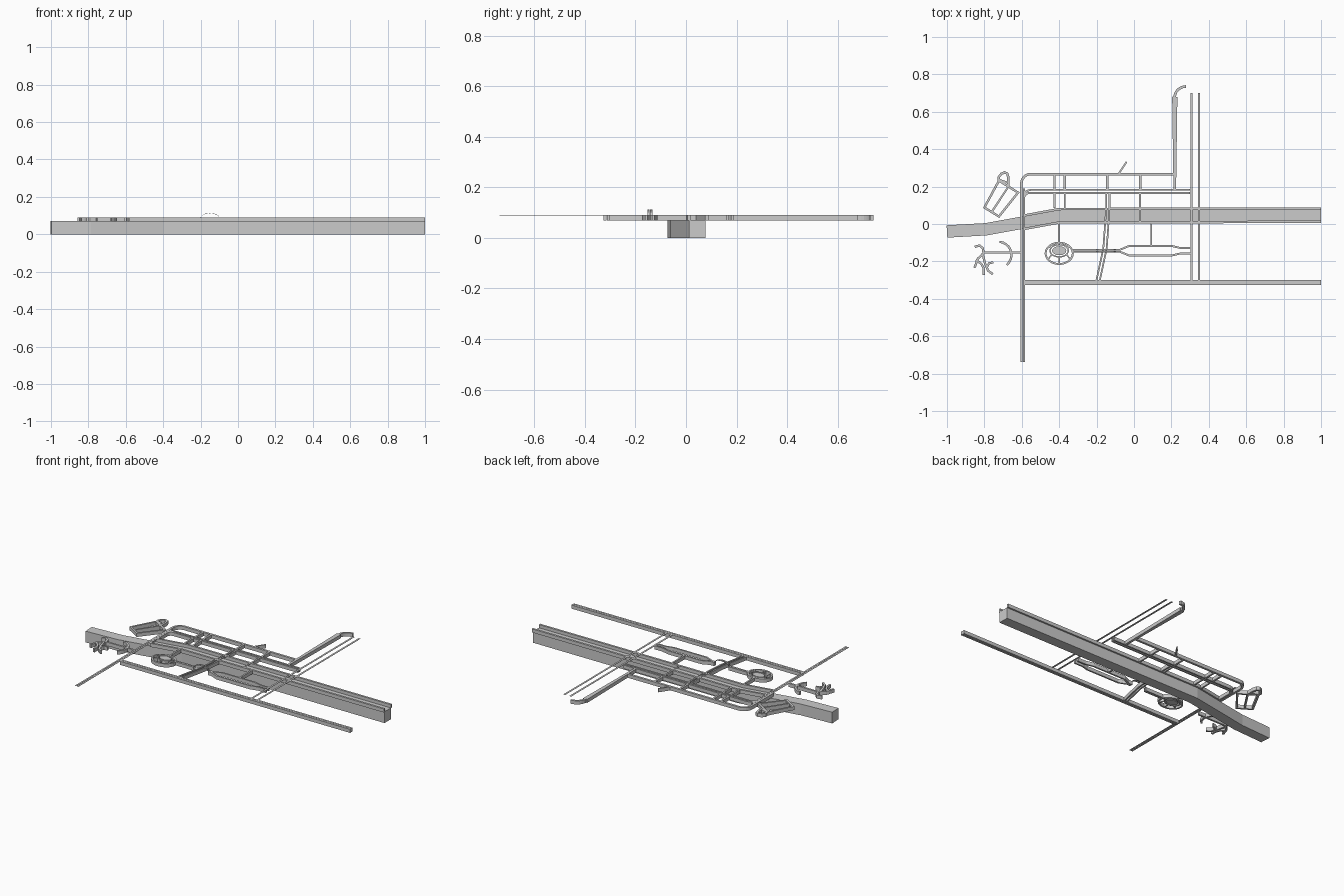
import bpy, bmesh
from math import cos, sin, radians
from mathutils import Vector

if "Cube" in bpy.data.objects:
    bpy.data.objects.remove(bpy.data.objects["Cube"])

Z0, Z1 = 0.068, 0.09      # underside and top of the road layer
THIN = 0.0885             # underside of the thin bridge decks


def ribbon(name, pts, width=0.014, z0=Z0, z1=Z1, closed=False):
    """Mitred strip with a rectangular section; a third coordinate lifts a point."""
    p = [Vector((q[0], q[1])) for q in pts]
    lift = [q[2] if len(q) > 2 else 0 for q in pts]
    n = len(p)
    bm = bmesh.new()
    rings = []
    for i in range(n):
        a = (p[i] - p[i - 1]).normalized() if (i or closed) else None
        b = (p[(i + 1) % n] - p[i]).normalized() if (i < n - 1 or closed) else None
        a, b = a or b, b or a
        t = (a + b).normalized()
        off = Vector((-t.y, t.x)) * width / 2 / max(0.5, t.dot(b))
        l, r = p[i] + off, p[i] - off
        rings.append([bm.verts.new((v.x, v.y, z + lift[i]))
                      for v, z in ((l, z0), (r, z0), (r, z1), (l, z1))])
    for i in range(n if closed else n - 1):
        A, B = rings[i], rings[(i + 1) % n]
        for k in range(4):
            m = (k + 1) % 4
            bm.faces.new((A[k], A[m], B[m], B[k]))
    if not closed:
        bm.faces.new(rings[0])
        bm.faces.new(rings[-1])
    bmesh.ops.recalc_face_normals(bm, faces=bm.faces)
    me = bpy.data.meshes.new(name)
    bm.to_mesh(me)
    bm.free()
    ob = bpy.data.objects.new(name, me)
    bpy.context.collection.objects.link(ob)
    return ob


def arc(cx, cy, rx, ry, a0, a1, n=6):
    return [(cx + rx * cos(radians(a0 + (a1 - a0) * i / n)),
             cy + ry * sin(radians(a0 + (a1 - a0) * i / n))) for i in range(n + 1)]


def twin(name, a, b, gap, width=0.009, **kw):
    """Two parallel lanes either side of the line a-b."""
    d = (Vector(b) - Vector(a)).normalized()
    s = Vector((-d.y, d.x)) * gap / 2
    for k in (-1, 1):
        ribbon(name, [Vector(a) + s * k, Vector(b) + s * k], width, **kw)


# deep channel running the full length
ribbon("channel", [(-1, -0.04), (-0.79, -0.028), (-0.4, 0.043), (1, 0.045)], 0.066, 0, 0.07)

# banks either side of the channel
ribbon("north_bank", [(-0.585, 0.046), (-0.4, 0.08), (1, 0.082)], 0.013)
ribbon("south_bank", [(-0.585, -0.026), (-0.4, 0.008), (1, 0.012)], 0.013)

# outer and inner loops north of the channel
ribbon("outer_loop", [(-0.602, 0.01)] + arc(-0.552, 0.217, 0.05, 0.05, 180, 90) + [(0.22, 0.267)], 0.014)
ribbon("inner_loop", [(-0.588, 0.05)] + arc(-0.558, 0.15, 0.03, 0.03, 180, 90)[:-1]
       + [(-0.55, 0.183), (0.3, 0.183)], 0.010)
ribbon("inner_lane", [(-0.588, 0.04)] + arc(-0.558, 0.136, 0.03, 0.03, 180, 90) + [(0.3, 0.166)], 0.010)

# cross streets north of the channel
for x in (-0.425, -0.37, -0.143, 0.033):
    ribbon("cross_street", [(x, 0.262), (x, 0.186)], 0.012)
for x in (-0.425, -0.37, 0.033):
    ribbon("cross_street_lower", [(x, 0.163), (x, 0.085)], 0.010)
ribbon("side_spur", [(-0.08, 0.272), (-0.04, 0.332)], 0.009)

# bent twin street crossing the channel toward the south road
for dx in (-0.009, 0.009):
    ribbon("bent_street_north", [(-0.14 + dx, 0.163), (-0.14 + dx, 0.085)], 0.009)
    ribbon("bent_street_bridge", [(-0.14 + dx, 0.085), (-0.145 + dx, 0.008)], 0.009, THIN)
    ribbon("bent_street_south", [(-0.145 + dx, 0.008), (-0.155 + dx, -0.13), (-0.192 + dx, -0.302)], 0.009)
ribbon("channel_bridge", [(0.033, 0.085), (0.033, 0.01)], 0.010, THIN)

# north avenue with a curled end
ribbon("north_avenue", [(0.218, 0.186), (0.218, 0.68)] + arc(0.278, 0.68, 0.06, 0.055, 180, 90), 0.014)

# thin elevated decks and the long south road
twin("east_deck_a", (0.307, -0.302), (0.307, 0.70), 0.006, 0.006, z0=THIN)
twin("east_deck_b", (0.347, -0.302), (0.347, 0.70), 0.006, 0.006, z0=THIN)
twin("west_deck", (-0.595, -0.737), (-0.595, 0.19), 0.013, 0.011, z0=THIN)
twin("south_road", (-0.583, -0.313), (1, -0.313), 0.014, 0.012)

# round plaza: rim, inner ring, raised middle and spokes
C = (-0.4, -0.157)
ribbon("plaza_rim", arc(*C, 0.073, 0.057, 0, 345, 23), 0.010, closed=True)
ribbon("plaza_inner_ring", arc(-0.4, -0.143, 0.049, 0.033, 0, 345, 23), 0.007, closed=True)
bpy.ops.mesh.primitive_cylinder_add(vertices=24, radius=1, depth=Z1 - Z0, location=(-0.4, -0.143, (Z0 + Z1) / 2))
plaza = bpy.context.object
plaza.name = "plaza_middle"
plaza.scale = (0.038, 0.024, 1)
for a in (35, 145, 215, 270, 325):
    ca, sa = cos(radians(a)), sin(radians(a))
    ribbon("plaza_spoke", [(-0.4 + 0.046 * ca, -0.143 + 0.031 * sa),
                           (C[0] + 0.072 * ca, C[1] + 0.056 * sa)], 0.007)
ribbon("plaza_stem", [(-0.4, 0.006), (-0.4, -0.1)], 0.010)

# two lanes with a humped overpass, splitting round a long island
hump = [(-0.15 - 0.05 * cos(radians(a)), 0.023 * sin(radians(a))) for a in range(0, 181, 30)]
for s in (-1, 1):
    yc = -0.143 + s * 0.0055
    ribbon("lane_west", [(-0.325, yc), (-0.2, yc)], 0.008)
    ribbon("overpass", [(x, yc, h) for x, h in hump], 0.008, THIN)
    ribbon("island_lane", [(-0.1, yc), (-0.075, yc), (-0.025, -0.143 + s * 0.026),
                           (0.2, -0.143 + s * 0.026), (0.25, -0.143 + s * 0.014),
                           (0.305, -0.143 + s * 0.014)], 0.010)
ribbon("island_stem", [(0.092, 0.006), (0.092, -0.113)], 0.010)

# tilted ladder block in the north west with a fan-shaped cap
A, B, Cc, D = [Vector(v) for v in ((-0.715, 0.232), (-0.800, 0.088), (-0.722, 0.04), (-0.62, 0.168))]
A = Vector((-0.722, 0.232))
ribbon("ladder_frame", [A, B, Cc, D], 0.012, closed=True)
ribbon("ladder_bar", [A.lerp(D, 0.5), B.lerp(Cc, 0.5)], 0.010)
ribbon("fan_cap", [A] + [(-0.722, 0.252), (-0.71, 0.268), (-0.692, 0.276), (-0.678, 0.27), (-0.672, 0.25),
                         (-0.672, 0.205)], 0.013)
ribbon("fan_tie", [(-0.722, 0.236), (-0.68, 0.222)], 0.012)

# branching street cluster in the south west
ribbon("branch_trunk", [(-0.603, -0.153), (-0.81, -0.153)], 0.012)
ribbon("branch_big_arc", arc(-0.725, -0.165, 0.07, 0.07, 85, -50, 9), 0.012)
ribbon("branch_upper", [(-0.852, -0.122), (-0.825, -0.115), (-0.808, -0.13), (-0.805, -0.153)], 0.012)
ribbon("branch_left", [(-0.80, -0.155), (-0.835, -0.185), (-0.853, -0.235)], 0.012)
ribbon("branch_middle", [(-0.845, -0.19), (-0.815, -0.215), (-0.803, -0.24), (-0.803, -0.272)], 0.012)
ribbon("branch_right", [(-0.81, -0.155), (-0.797, -0.21), (-0.78, -0.25), (-0.755, -0.268)], 0.012)
ribbon("branch_inner", [(-0.752, -0.205), (-0.775, -0.21), (-0.79, -0.235)], 0.012)
